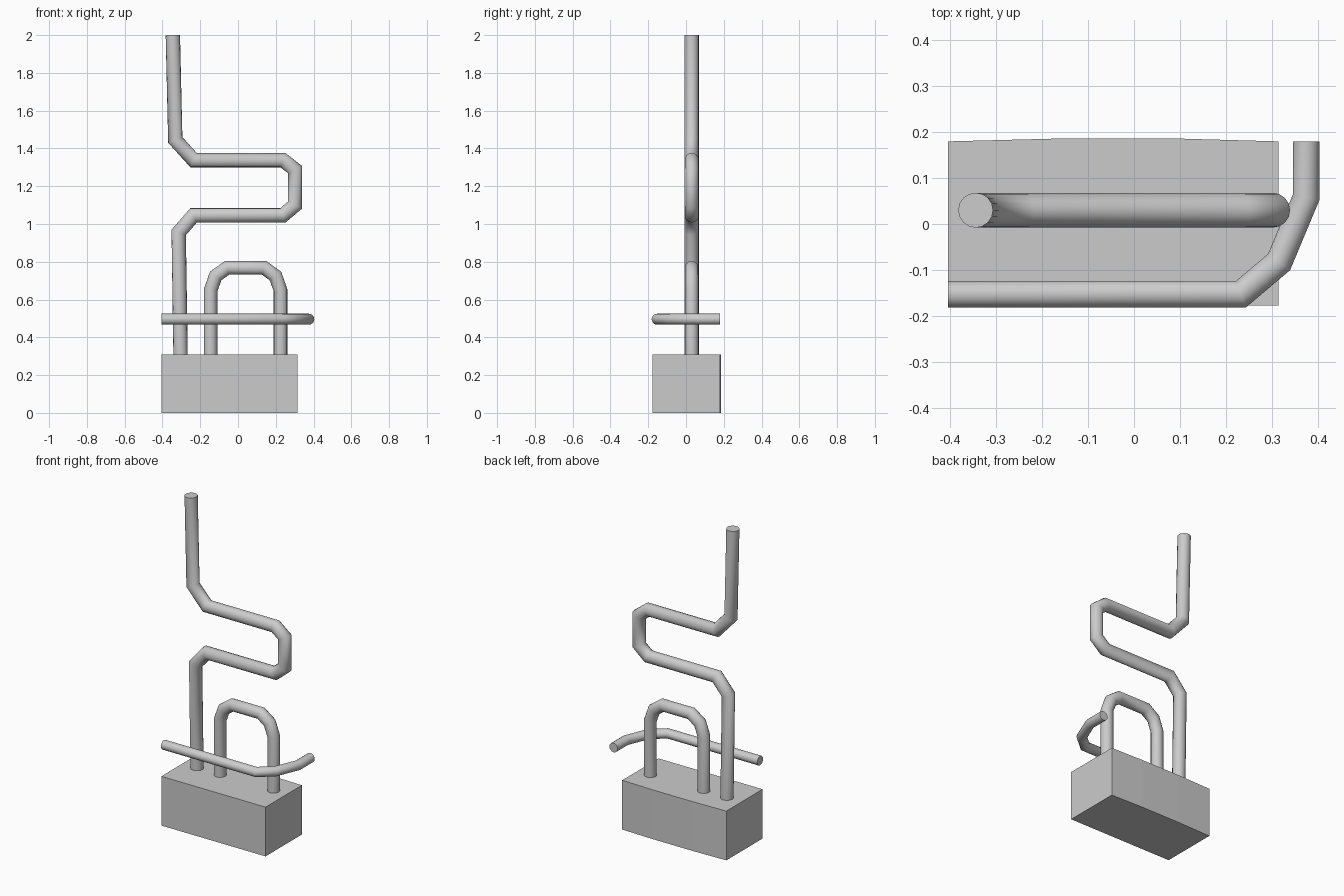
import bpy, bmesh, math
from mathutils import Vector

if "Cube" in bpy.data.objects:
    bpy.data.objects.remove(bpy.data.objects["Cube"])


def finish(name, bm):
    bmesh.ops.recalc_face_normals(bm, faces=bm.faces)
    me = bpy.data.meshes.new(name)
    bm.to_mesh(me)
    bm.free()
    ob = bpy.data.objects.new(name, me)
    bpy.context.collection.objects.link(ob)
    return ob


def pipe(name, path, radius, axis, sides=16):
    """Sweep a circle along a planar path with mitred bends; axis is the plane normal."""
    bm = bmesh.new()
    pts, axis = [Vector(p) for p in path], Vector(axis)
    rings = []
    for i, p in enumerate(pts):
        d_in = (p - pts[max(i - 1, 0)]).normalized()
        d_out = (pts[min(i + 1, len(pts) - 1)] - p).normalized()
        tangent = (d_in + d_out).normalized()
        side = axis.cross(tangent) / max(tangent.dot(d_in), tangent.dot(d_out))
        rings.append([bm.verts.new(p + radius * (math.cos(a) * side + math.sin(a) * axis))
                      for a in (2 * math.pi * k / sides for k in range(sides))])
    for r0, r1 in zip(rings, rings[1:]):
        for k in range(sides):
            n = (k + 1) % sides
            bm.faces.new((r0[k], r0[n], r1[n], r1[k])).smooth = True
    bm.faces.new(rings[0])
    bm.faces.new(rings[-1])
    for e in bm.edges:
        if len(e.link_faces) == 2 and not all(f.smooth for f in e.link_faces):
            e.smooth = False
    return finish(name, bm)


# Base block with a slightly bowed back
bm = bmesh.new()
outline = [(-.405, -.178), (.315, -.178), (.315, .18), (.1, .186), (-.17, .186), (-.405, .18)]
face = bm.faces.new([bm.verts.new((x, y, 0)) for x, y in outline])
ext = bmesh.ops.extrude_face_region(bm, geom=[face])
bmesh.ops.translate(bm, vec=(0, 0, .308),
                    verts=[v for v in ext['geom'] if isinstance(v, bmesh.types.BMVert)])
finish("base_block", bm)

Y = .03
# Tall serpentine pipe
tall = [(-.304, .30), (-.314, .955), (-.235, 1.046), (.238, 1.046), (.302, 1.10),
        (.302, 1.288), (.238, 1.338), (-.235, 1.338), (-.332, 1.445), (-.345, 2.0)]
pipe("serpentine_pipe", [(x, Y, z) for x, z in tall], .038, (0, 1, 0))

# Short arched pipe, mirrored about its centre
half = [(.185, .30), (.185, .65), (.158, .725), (.098, .768)]
arch = [(.04 - x, z) for x, z in half] + [(.04 + x, z) for x, z in reversed(half)]
pipe("arched_pipe", [(x, Y, z) for x, z in arch], .036, (0, 1, 0))

# Horizontal rail curving round the right end
rail = [(-.405, -.153), (.233, -.153), (.316, -.083), (.375, .058), (.375, .18)]
pipe("curved_rail", [(x, y, .496) for x, y in rail], .029, (0, 0, 1))
